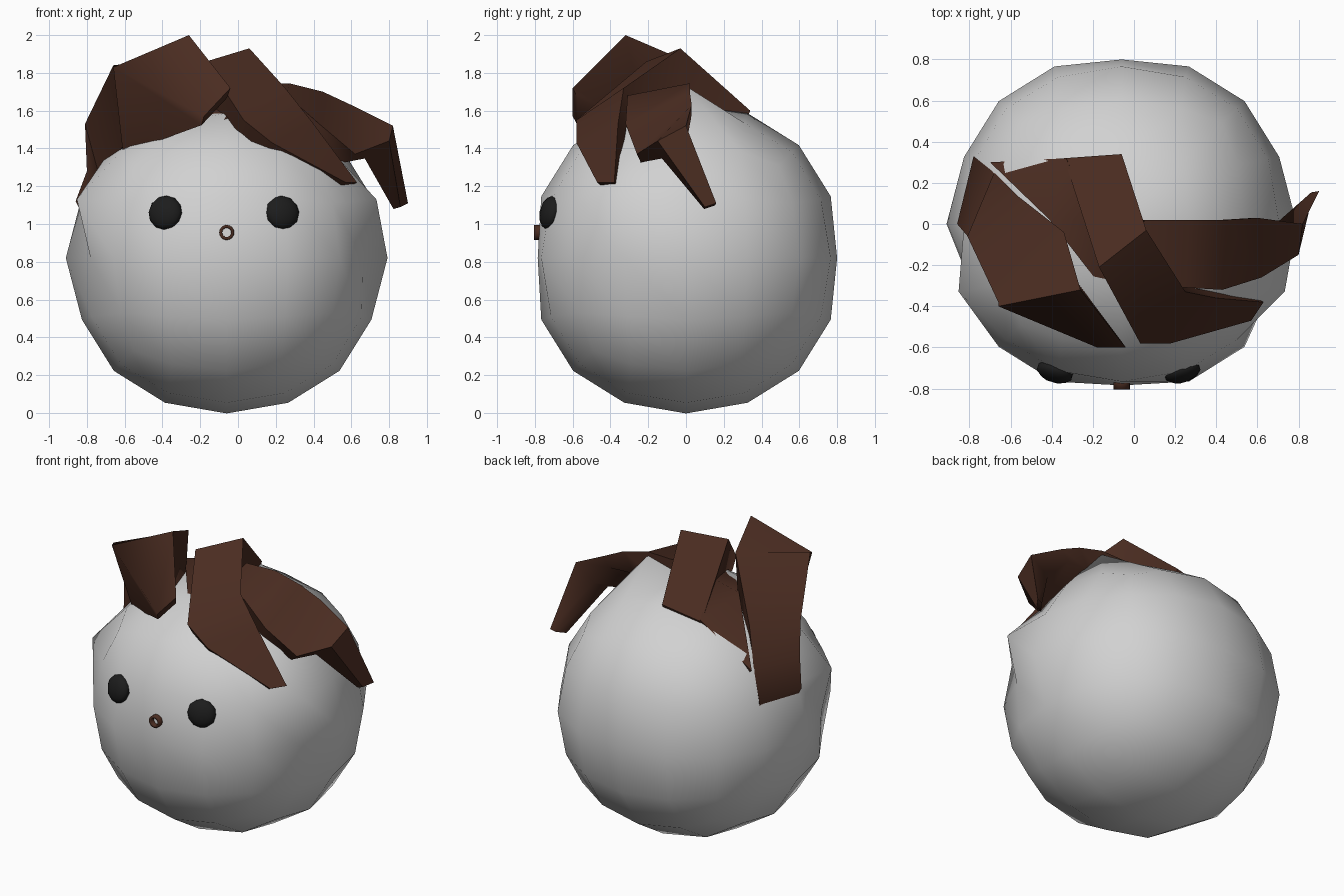
import bpy, bmesh
from math import pi
from mathutils import Vector

cube = bpy.data.objects.get("Cube")
if cube:
    bpy.data.objects.remove(cube, do_unlink=True)

CENTRE = Vector((-0.06, 0, 0.82))


def material(name, r, g, b):
    mat = bpy.data.materials.new(name)
    mat.use_nodes = True
    mat.diffuse_color = (r, g, b, 1)
    bsdf = next(n for n in mat.node_tree.nodes if n.type == "BSDF_PRINCIPLED")
    bsdf.inputs["Base Color"].default_value = (r, g, b, 1)
    return mat


light_grey = material("light grey", 0.64, 0.64, 0.64)
dark_brown = material("dark brown", 0.068, 0.025, 0.015)
soft_black = material("soft black", 0.012, 0.012, 0.012)


def finish(obj, name, mat, angle=pi):
    obj.name = name
    obj.data.materials.append(mat)
    bpy.ops.object.select_all(action="DESELECT")
    obj.select_set(True)
    bpy.context.view_layer.objects.active = obj
    bpy.ops.object.shade_smooth_by_angle(angle=angle)
    return obj


def mesh_object(name, bm, mat, angle):
    mesh = bpy.data.meshes.new(name)
    bm.to_mesh(mesh)
    bm.free()
    obj = bpy.data.objects.new(name, mesh)
    bpy.context.collection.objects.link(obj)
    return finish(obj, name, mat, angle)


# Head: a cube rounded into a coarse ball, then nudged by rule
bpy.ops.mesh.primitive_cube_add(size=1.96, location=CENTRE)
head = bpy.context.object
rounding = head.modifiers.new("rounding", "SUBSURF")
rounding.levels = rounding.render_levels = 2
bpy.ops.object.modifier_apply(modifier=rounding.name)
for v in head.data.vertices:
    p = v.co
    on_side = abs(p.x) > 0.7
    if on_side and abs(p.y) < 0.1 and abs(p.z) < 0.1:
        p.x *= 1.035
    elif on_side and p.y < -0.2:
        # Temples are pushed out, cheeks pressed in
        if p.z > 0.1:
            p.x *= 1.11
            p.y *= 1.06
        elif p.z > -0.1:
            p.x *= 0.94
    p.y = min(max(p.y, -0.785), 0.8)
# One crown corner is pulled up under the fringe
crown = min(head.data.vertices, key=lambda v: (v.co - Vector((0.32, 0, 0.78))).length)
crown.co.z = 0.91
finish(head, "head", light_grey)


# Hair: each lock joins outer edge pairs and sinks towards a root point
def lock(name, sections, root=CENTRE):
    bm = bmesh.new()
    rings = []
    for a, b, depth in sections:
        a, b = Vector(a), Vector(b)
        points = (a, b, root.lerp(b, depth), root.lerp(a, depth))
        rings.append([bm.verts.new(p) for p in points])
    for r, s in zip(rings, rings[1:]):
        for i in range(4):
            j = (i + 1) % 4
            bm.faces.new((r[i], r[j], s[j], s[i]))
    bm.faces.new(rings[0])
    bm.faces.new(rings[-1])
    bmesh.ops.recalc_face_normals(bm, faces=bm.faces)
    return mesh_object(name, bm, dark_brown, 1.1)


lock("right_hair_lock", [
    ((-0.78, 0.33, 1.12), (-0.86, 0, 1.12), 0.85),
    ((-0.68, 0.25, 1.3), (-0.8, -0.07, 1.28), 0.8),
    ((-0.57, 0.14, 1.52), (-0.81, -0.06, 1.53), 0.75),
    ((-0.34, -0.04, 1.88), (-0.66, -0.38, 1.84), 0.7),
    ((-0.26, -0.32, 2), (-0.66, -0.4, 1.83), 0.68),
    ((-0.04, -0.6, 1.72), (-0.18, -0.6, 1.57), 0.96)],
    root=Vector((-0.5, 0.05, 0.4)))
lock("middle_hair_lock", [
    ((-0.06, 0.34, 1.6), (-0.34, 0.32, 1.55), 0.85),
    ((0.06, -0.03, 1.93), (-0.17, -0.21, 1.86), 0.75),
    ((0.25, -0.33, 1.72), (0.03, -0.58, 1.55), 0.9),
    ((0.4, -0.36, 1.53), (0.18, -0.58, 1.43), 0.9),
    ((0.63, -0.38, 1.22), (0.57, -0.47, 1.22), 0.95)])
lock("left_hair_lock", [
    ((0.05, 0.02, 1.74), (0.02, -0.3, 1.63), 0.85),
    ((0.27, 0.02, 1.745), (0.26, -0.31, 1.68), 0.8),
    ((0.45, 0.02, 1.7), (0.43, -0.32, 1.53), 0.85),
    ((0.6, 0.03, 1.63), (0.62, -0.26, 1.37), 0.92),
    ((0.82, 0, 1.52), (0.8, -0.15, 1.44), 0.85),
    ((0.9, 0.16, 1.11), (0.86, 0.1, 1.09), 0.96)])
lock("back_hair_lock", [
    ((-0.33, 0.32, 1.56), (-0.7, 0.3, 1.31), 0.85),
    ((-0.2, 0.02, 1.7), (-0.41, 0.02, 1.65), 0.85),
    ((0.02, -0.36, 1.6), (-0.1, -0.38, 1.54), 0.85)])

# Eyes: flattened beads turned to follow the face
for side, name in ((-1, "right_eye"), (1, "left_eye")):
    bpy.ops.mesh.primitive_ico_sphere_add(
        subdivisions=2, radius=0.092, rotation=(-0.2, 0, side * 0.3),
        location=(-0.075 + side * 0.31, -0.72, 1.06))
    eye = bpy.context.object
    eye.scale.y = 0.55
    finish(eye, name, soft_black)

# Mouth: a short open tube
bm = bmesh.new()
bmesh.ops.create_circle(bm, radius=0.04, segments=16)
ring = bmesh.ops.extrude_edge_only(bm, edges=bm.edges[:])["geom"]
bmesh.ops.translate(bm, verts=[v for v in ring if isinstance(v, bmesh.types.BMVert)],
                    vec=(0, 0, 0.06))
bmesh.ops.recalc_face_normals(bm, faces=bm.faces)
mouth = mesh_object("mouth", bm, dark_brown, 0.6)
wall = mouth.modifiers.new("wall", "SOLIDIFY")
wall.thickness = 0.016
wall.offset = -1
mouth.location = (-0.06, -0.745, 0.955)
mouth.rotation_euler.x = pi / 2
